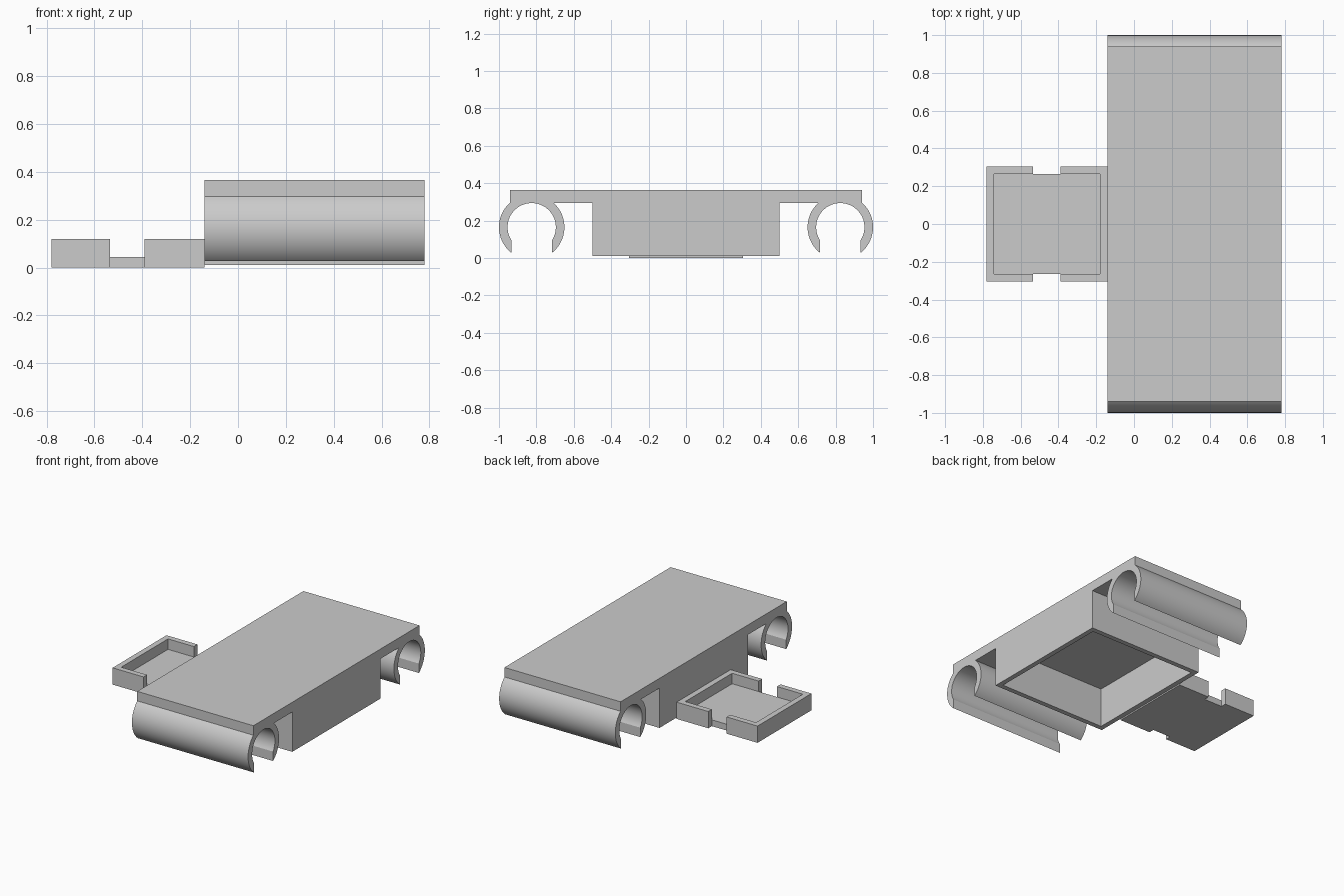
import bpy, bmesh
from math import asin, acos, cos, sin, pi, radians

if "Cube" in bpy.data.objects:
    bpy.data.objects.remove(bpy.data.objects["Cube"])

grey = bpy.data.materials.new("plain grey")
grey.use_nodes = True
COLOUR = (0.6, 0.6, 0.6, 1)
grey.diffuse_color = COLOUR
grey.node_tree.nodes["Principled BSDF"].inputs["Base Color"].default_value = COLOUR


def add_object(name, bm):
    bmesh.ops.recalc_face_normals(bm, faces=bm.faces)
    mesh = bpy.data.meshes.new(name)
    bm.to_mesh(mesh)
    bm.free()
    mesh.materials.append(grey)
    obj = bpy.data.objects.new(name, mesh)
    bpy.context.collection.objects.link(obj)
    return obj


def prism(name, outline, start, end, axis):
    """Extrude a flat outline along the x or z axis."""
    bm = bmesh.new()
    place = (lambda a, b: (start, a, b)) if axis == "x" else (lambda a, b: (a, b, start))
    face = bm.faces.new([bm.verts.new(place(a, b)) for a, b in outline])
    made = bmesh.ops.extrude_face_region(bm, geom=[face])["geom"]
    step = end - start
    bmesh.ops.translate(bm, verts=[v for v in made if isinstance(v, bmesh.types.BMVert)],
                        vec=(step, 0, 0) if axis == "x" else (0, 0, step))
    return add_object(name, bm)


def rectangle(x0, x1, y0, y1):
    return [(x0, y0), (x1, y0), (x1, y1), (x0, y1)]


def arc(radius, a0, a1, steps):
    return [(CLIP_Y + radius * cos(a0 + (a1 - a0) * i / steps),
             CLIP_Z + radius * sin(a0 + (a1 - a0) * i / steps)) for i in range(steps + 1)]


X0, X1 = -0.14, 0.78
PLATE_Y, PLATE_LOW, PLATE_TOP = 0.94, 0.295, 0.365
CLIP_Y, CLIP_Z, OUTER, INNER, GAP = 0.825, 0.165, 0.175, 0.129, 0.108

# Top plate with an open tube clip along each edge, as one section
edge_angle = acos((PLATE_Y - CLIP_Y) / OUTER)
join_angle = pi - asin((PLATE_LOW - CLIP_Z) / OUTER)
outer_tip, inner_tip = acos(GAP / OUTER), acos(GAP / INNER)
half = [(PLATE_Y, PLATE_TOP)]
half += arc(OUTER, edge_angle, -outer_tip, 24)
half += arc(INNER, -inner_tip, pi + inner_tip, 48)
half += arc(OUTER, pi + outer_tip, join_angle, 24)
section = half + [(-y, z) for y, z in reversed(half)]
plate = prism("plate_with_tube_clips", section, X0, X1, "x")

bpy.context.view_layer.objects.active = plate
plate.select_set(True)
bpy.ops.object.shade_smooth_by_angle(angle=radians(30))

# Hollow box below the plate, open at the bottom
WALL, BOX_LOW, BOX_Y = 0.05, 0.01, 0.5
bm = bmesh.new()
bmesh.ops.create_cube(bm, size=1)
for v in bm.verts:
    v.co = (X1 if v.co.x > 0 else X0, BOX_Y if v.co.y > 0 else -BOX_Y,
            PLATE_LOW if v.co.z > 0 else BOX_LOW)
bm.normal_update()
top = max(bm.faces, key=lambda f: f.normal.z)
bottom = min(bm.faces, key=lambda f: f.normal.z)
bmesh.ops.inset_region(bm, faces=[bottom], thickness=WALL)
made = bmesh.ops.extrude_face_region(bm, geom=[bottom])["geom"]
for v in made:
    if isinstance(v, bmesh.types.BMVert):
        v.co.z = PLATE_LOW
# The plate itself closes the box and forms the cavity ceiling
ceiling = [f for f in bm.faces if all(abs(v.co.z - PLATE_LOW) < 1e-4 for v in f.verts)]
bmesh.ops.delete(bm, geom=list({top, bottom, *ceiling}), context="FACES")
add_object("hollow_box", bm)

# Side tray: floor and two facing C-shaped rims with a notch between them
TRAY_X, TRAY_Y, RIM, FLOOR, RIM_TOP = -0.78, 0.305, 0.04, 0.045, 0.12
NOTCH = (-0.535, -0.39)
inner_y = TRAY_Y - RIM
prism("tray_floor", rectangle(TRAY_X + RIM, X0 - RIM, -inner_y, inner_y), 0, FLOOR, "z")
for name, end, tip, way in (("tray_outer_rim", TRAY_X, NOTCH[0], 1),
                            ("tray_inner_rim", X0, NOTCH[1], -1)):
    inside = end + way * RIM
    side = [(end, TRAY_Y), (tip, TRAY_Y), (tip, inner_y), (inside, inner_y)]
    prism(name, side + [(x, -y) for x, y in reversed(side)], 0, RIM_TOP, "z")
